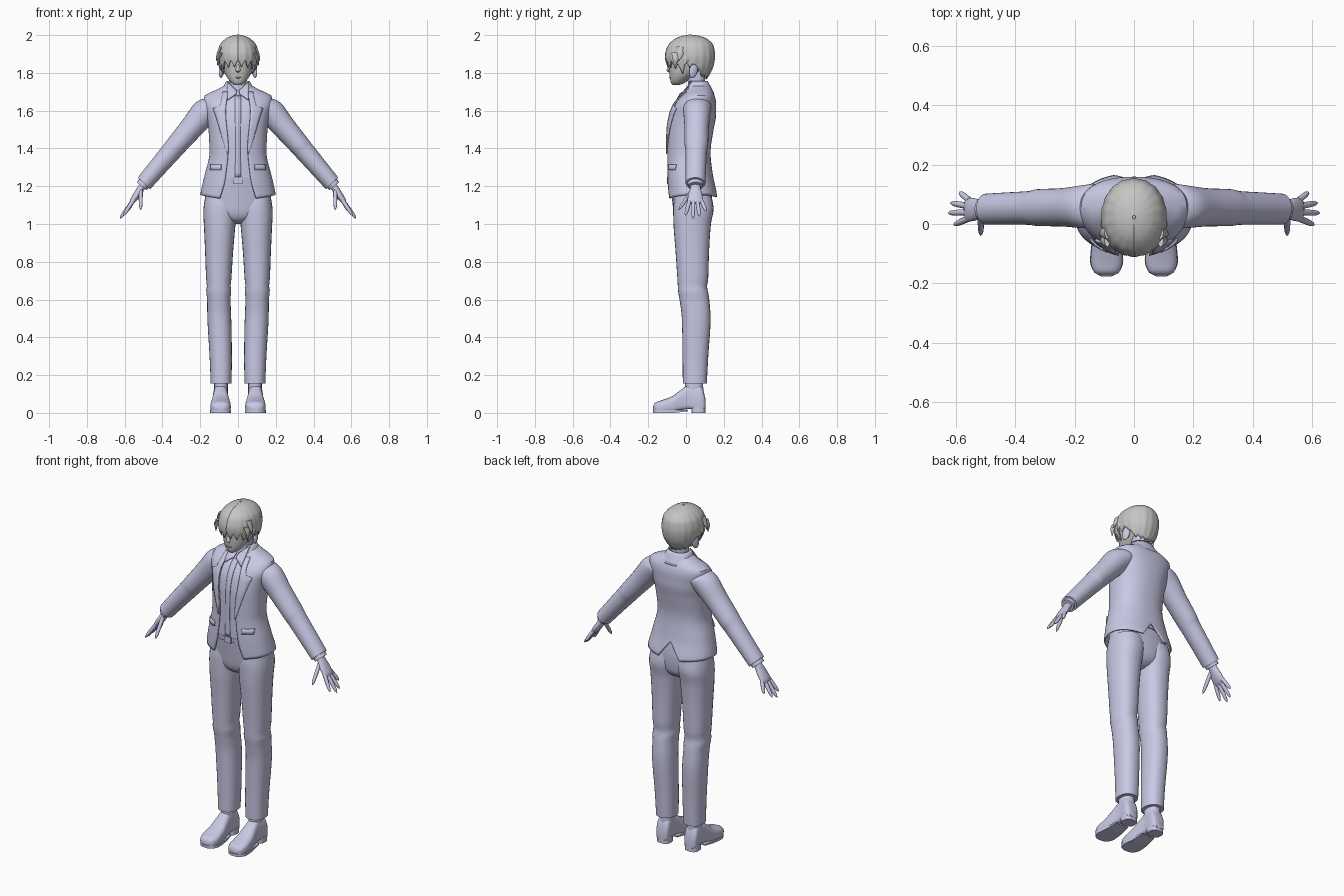
import bpy, bmesh, math
from mathutils import Vector

cube = bpy.data.objects.get("Cube")
if cube:
    bpy.data.objects.remove(cube, do_unlink=True)


def material(name, colour):
    mat = bpy.data.materials.new(name)
    mat.use_nodes = True
    mat.diffuse_color = colour
    mat.node_tree.nodes["Principled BSDF"].inputs["Base Color"].default_value = colour
    return mat


CLOTH = material("pale lavender", (0.58, 0.58, 0.78, 1))
GREY = material("warm grey", (0.56, 0.56, 0.55, 1))


def lerp(a, b, t):
    return a + (b - a) * t


def interp(table, x):
    """Monotone smooth interpolation of rows (x, values...)."""
    def slope(i, k):
        if i in (0, len(table) - 1):
            j = min(i, len(table) - 2)
            return (table[j + 1][k] - table[j][k]) / (table[j + 1][0] - table[j][0])
        a, b, c = table[i - 1:i + 2]
        d, e = (b[k] - a[k]) / (b[0] - a[0]), (c[k] - b[k]) / (c[0] - b[0])
        return 2 * d * e / (d + e) if d * e > 0 else 0

    x = min(max(x, table[0][0]), table[-1][0])
    i = max(j for j in range(len(table) - 1) if table[j][0] <= x)
    a, b = table[i], table[i + 1]
    h = b[0] - a[0]
    t = (x - a[0]) / h
    return [(1 + 2 * t) * (1 - t) ** 2 * a[k] + t * t * (3 - 2 * t) * b[k]
            + h * t * (1 - t) * ((1 - t) * slope(i, k) - t * slope(i + 1, k))
            for k in range(1, len(a))]


def grid(name, func, cols, rows, mat=CLOTH, closed=True, thick=0, angle=40):
    """Surface from func(s, t); closed surfaces wrap in s and get end caps."""
    bm = bmesh.new()
    n = cols if closed else cols + 1
    vs = [[bm.verts.new(func(i / cols, j / rows)) for i in range(n)] for j in range(rows + 1)]
    for j in range(rows):
        for i in range(cols):
            k = (i + 1) % n
            bm.faces.new((vs[j][i], vs[j][k], vs[j + 1][k], vs[j + 1][i]))
    if closed:
        bm.faces.new(vs[0][::-1])
        bm.faces.new(vs[-1])
    bmesh.ops.recalc_face_normals(bm, faces=bm.faces)
    mesh = bpy.data.meshes.new(name)
    bm.to_mesh(mesh)
    bm.free()
    mesh.materials.append(mat)
    obj = bpy.data.objects.new(name, mesh)
    bpy.context.collection.objects.link(obj)
    bpy.ops.object.select_all(action="DESELECT")
    obj.select_set(True)
    bpy.context.view_layer.objects.active = obj
    bpy.ops.object.shade_smooth_by_angle(angle=math.radians(angle))
    if thick:
        mod = obj.modifiers.new("thickness", "SOLIDIFY")
        mod.thickness, mod.offset = thick, 0
    return obj


def power(v, p):
    return math.copysign(abs(v) ** (2 / p), v)


def surface(profile, theta, z, off=0, p=2.3, cx=0):
    """Point on an upright body; profile rows are (z, half width, front y, back y)."""
    rx, front, back = interp(profile, z)
    return Vector((cx + (rx + off) * power(math.sin(theta), p),
                   (front + back) / 2 - ((back - front) / 2 + off) * power(math.cos(theta), p), z))


def body(name, profile, cols=32, rows=20, mat=CLOTH, off=0, p=2.3, cx=0, low=None, high=None):
    z0, z1 = low or profile[0][0], high or profile[-1][0]
    return grid(name, lambda s, t: surface(profile, s * math.tau, lerp(z0, z1, t), off, p, cx),
                cols, rows, mat)


def limb(name, path, side=1, cols=16, rows=10, mat=CLOTH):
    """Tube along path rows (x, y, z, thickness radius, y radius)."""
    table = [(i,) + row for i, row in enumerate(path)]
    last = len(path) - 1
    axis = (Vector(path[-1][:3]) - Vector(path[0][:3])).normalized()
    across = Vector((0, 1, 0)) if abs(axis.y) < 0.9 else Vector((1, 0, 0))
    across = (across - axis * across.dot(axis)).normalized()
    up = across.cross(axis)

    def point(s, t):
        x, y, z, a, b = interp(table, t * last)
        q = Vector((x, y, z)) + up * a * math.cos(s * math.tau) + across * b * math.sin(s * math.tau)
        return Vector((q.x * side, q.y, q.z))
    return grid(name, point, cols, rows, mat)


# Jacket and shirt share one torso profile
TORSO = [(1.12, .2, -.095, .17), (1.17, .193, -.098, .16), (1.25, .175, -.1, .14),
         (1.38, .147, -.1, .126), (1.5, .152, -.098, .142), (1.58, .165, -.085, .155),
         (1.64, .18, -.058, .155), (1.68, .172, -.02, .147), (1.7, .125, 0, .137),
         (1.735, .062, .012, .115)]
OPENING = [(1.12, .1), (1.24, .067), (1.4, .052), (1.6, .066), (1.735, .045)]


def front_angle(x, z):
    return math.asin(min(1, x / interp(TORSO, z)[0]) ** 1.15)


def jacket_point(s, t):
    turn = abs(s - 0.5) * 2
    vent = max(0, 1 - turn / 0.11) * 0.1
    hem = 1.135 + vent + 0.02 * math.sin(math.pi * turn)
    z = lerp(hem, 1.735, t)
    start = front_angle(interp(OPENING, z)[0], z)
    return surface(TORSO, lerp(start, math.tau - start, s), z)


grid("jacket", jacket_point, 72, 40, closed=False, thick=0.008)
body("shirt", TORSO, off=-0.006, rows=30, low=1.24)

# Jacket collar around the neck
COLLAR = [(1.69, .1, -.01, .145), (1.72, .078, 0, .13), (1.755, .058, .01, .112)]
grid("jacket_collar", lambda s, t: surface(COLLAR, lerp(.75, math.tau - .75, s), lerp(1.69, 1.755, t)),
     32, 4, closed=False, thick=0.008)

# Lapels, shirt collar points and pocket flaps lie over the chest
LAPEL = [(1.37, .054), (1.57, .112), (1.615, .125), (1.62, .095), (1.7, .075)]
for side, label in ((1, "left"), (-1, "right")):
    def lapel(s, t):
        z = lerp(1.37, 1.7, t)
        x = lerp(interp(OPENING, z)[0] - 0.004, interp(LAPEL, z)[0], s)
        return surface(TORSO, side * front_angle(x, z), z, 0.008)

    def collar_point(s, t):
        top = Vector((lerp(.006, .058, s), lerp(-.005, .03, s), lerp(1.705, 1.755, s)))
        tip = Vector((lerp(.008, .056, s), lerp(-.03, -.05, s), lerp(1.69, 1.655, s)))
        q = top.lerp(tip, t)
        return Vector((q.x * side, q.y, q.z))

    def flap(s, t):
        z = lerp(1.285, 1.315, t)
        return surface(TORSO, side * front_angle(lerp(.085, .14, s), z), z, 0.007)

    grid(label + "_lapel", lapel, 4, 30, closed=False, thick=0.006)
    grid(label + "_shirt_collar", collar_point, 4, 4, closed=False, thick=0.006)
    grid(label + "_pocket_flap", flap, 6, 2, closed=False, thick=0.005)

grid("shirt_placket", lambda s, t: surface(TORSO, lerp(-1, 1, s) * front_angle(.014, 1.4),
                                          lerp(1.25, 1.68, t), -0.003), 2, 20, closed=False, thick=0.004)

# Trousers: hips, belt and buckle
HIPS = [(1.0, .03, .0, .07), (1.02, .08, -.045, .11), (1.06, .15, -.064, .132),
        (1.13, .172, -.074, .138), (1.25, .16, -.09, .125)]
body("trouser_hips", HIPS)
body("belt", HIPS, off=0.006, low=1.215, high=1.245, rows=2)
bpy.ops.mesh.primitive_cube_add(size=1, location=(0, -0.094, 1.23))
buckle = bpy.context.object
buckle.name, buckle.scale = "belt_buckle", (0.045, 0.014, 0.036)
buckle.data.materials.append(CLOTH)

LEG = [(.155, .055, -.017, .11), (.3, .059, -.018, .118), (.5, .063, -.022, .13),
       (.61, .062, -.036, .122), (.645, .068, -.042, .116), (.665, .062, -.043, .11),
       (.7, .066, -.045, .117), (.85, .074, -.055, .122), (1.0, .084, -.066, .132),
       (1.08, .09, -.068, .146), (1.15, .085, -.06, .135)]
SHOE = [(-.174, .022, .016, .036), (-.163, .042, .006, .055), (-.125, .054, .004, .068),
        (-.07, .05, .006, .09), (-.03, .043, .014, .12), (.02, .037, .02, .15),
        (.075, .04, .014, .15), (.095, .037, .012, .11), (.104, .025, .02, .07)]
SOLE = [(-.176, .018), (-.165, .04), (-.125, .056), (-.06, .05), (.01, .04)]
HEEL = [(0, .04, .03, .104), (.035, .04, .028, .103)]
ANKLE = [(.1, .036, -.005, .092), (.2, .036, -.005, .09)]


def leg_bend(z):
    return interp([(0, .092), (.2, .09), (.65, .102), (1.0, .097), (1.15, .088)], z)[0]


for side, label in ((1, "left"), (-1, "right")):
    def leg_point(s, t):
        z = lerp(.155, 1.15, t)
        return surface(LEG, s * math.tau, z, cx=side * leg_bend(z))

    def shoe_point(s, t):
        y = lerp(-.174, .104, t)
        w, low, high = interp(SHOE, y)
        c, v = math.cos(s * math.tau), math.sin(s * math.tau)
        # wide at the sole, rounded over the top
        z = (low + high) / 2 + (high - low) / 2 * power(v, 2.6 if v > 0 else 5)
        return Vector((side * .092 + w * power(c, 2.6 if v > 0 else 5), y, z))

    def sole_point(s, t):
        y = lerp(-.176, .01, t)
        w = interp(SOLE, y)[0]
        corner = math.tau * s + math.pi / 4
        return Vector((side * .092 + w * math.copysign(1, math.cos(corner)), y,
                       0.015 if math.sin(corner) > 0 else max(0, (y + .06) * .12)))

    grid(label + "_trouser_leg", leg_point, 28, 48)
    grid(label + "_shoe", shoe_point, 28, 28)
    grid(label + "_sole", sole_point, 4, 16)
    body(label + "_heel", HEEL, rows=1, cx=side * .092, p=3)
    body(label + "_ankle", ANKLE, rows=2, cx=side * .09)

    # Sleeve with elbow fold, shirt cuff and hand
    limb(label + "_sleeve", [(.1, .06, 1.635, .04, .055), (.135, .06, 1.622, .06, .075),
                             (.175, .058, 1.592, .071, .072), (.25, .056, 1.505, .062, .064),
                             (.325, .055, 1.418, .056, .062), (.35, .054, 1.388, .054, .057),
                             (.43, .052, 1.295, .049, .054), (.498, .05, 1.215, .045, .052)],
         side, 28, 36)
    limb(label + "_shirt_cuff", [(.48, .05, 1.236, .036, .042), (.51, .05, 1.2, .034, .04)], side, 24, 2)
    limb(label + "_palm", [(.485, .05, 1.23, .022, .028), (.51, .05, 1.195, .019, .027),
                           (.535, .049, 1.155, .019, .038), (.558, .048, 1.122, .015, .04),
                           (.566, .048, 1.11, .008, .032)], side, 20, 12)
    fingers = {"little": ((.553, .079, 1.128), (.587, .107, 1.067)),
               "ring": ((.556, .06, 1.123), (.617, .071, 1.04)),
               "middle": ((.557, .039, 1.122), (.624, .037, 1.03)),
               "index": ((.553, .02, 1.127), (.606, -.003, 1.045)),
               "thumb": ((.515, .03, 1.175), (.515, -.038, 1.075))}
    for finger, (base, tip) in fingers.items():
        a, b = Vector(base), Vector(tip)
        rows = [(*a.lerp(b, f), r, r) for f, r in ((0, .011), (.5, .0105), (.85, .008), (1, .002))]
        limb(label + "_" + finger + "_finger", rows, side, 10, 8)

    # Ear
    bpy.ops.mesh.primitive_uv_sphere_add(segments=16, ring_count=10, radius=1,
                                         location=(side * .088, .04, 1.814), rotation=(-.2, 0, side * .35))
    ear = bpy.context.object
    ear.name, ear.scale = label + "_ear", (.012, .023, .042)
    ear.data.materials.append(CLOTH)
    bpy.ops.object.shade_smooth_by_angle()

# Neck, face and nose
body("neck", [(1.66, .055, 0, .11), (1.74, .046, .01, .1), (1.83, .05, .0, .105)], rows=8)
body("face", [(1.735, .014, -.07, -.04), (1.742, .028, -.078, -.015), (1.76, .046, -.083, .01),
              (1.79, .066, -.087, .06), (1.82, .077, -.089, .1), (1.86, .084, -.09, .12),
              (1.92, .084, -.08, .12)], mat=GREY, p=2.1)
limb("nose", [(0, -.082, 1.855, .004, .006), (0, -.088, 1.83, .01, .008),
              (0, -.094, 1.812, .013, .01), (0, -.085, 1.803, .006, .007)], 1, 10, 8, GREY)
limb("lips", [(-.02, -.079, 1.775, .002, .003), (0, -.086, 1.775, .004, .005),
              (.02, -.079, 1.775, .002, .003)], 1, 8, 8, GREY)

# Hair: a cap with a jagged fringe, open over the face and ears
HAIR = [(1.755, .05, -.06, .1), (1.8, .084, -.085, .125), (1.84, .1, -.1, .143),
        (1.89, .107, -.107, .15), (1.94, .097, -.094, .143), (1.975, .069, -.06, .115),
        (1.993, .035, -.02, .07), (2.0, .002, .021, .025)]
HAIRLINE = [(0, 1.85), (.8, 1.845), (1.25, 1.815), (1.5, 1.845), (1.85, 1.835),
            (2.2, 1.79), (math.pi, 1.77)]


def hair_point(s, t):
    theta = s * math.tau
    hem = interp(HAIRLINE, min(theta, math.tau - theta))[0]
    jag = abs((s * 18) % 1 - 0.5) * 2 - 0.5
    hem += jag * (0.04 if math.cos(theta) > 0 else 0.012)
    z = 1.9995 - (1.9995 - hem) * t * t
    return surface(HAIR, theta, z, 0.003 * jag * t, p=2.1)


grid("hair", hair_point, 108, 24, GREY, closed=False, thick=0.006)

# Loose locks at the temples
for side, label in ((1, "left"), (-1, "right")):
    for n, (y, z) in enumerate(((-.03, 1.9), (.0, 1.875), (-.055, 1.87))):
        limb(label + "_lock_" + "abc"[n], [(.09, y, z + .035, .01, .022), (.105, y, z, .008, .016),
                                           (.117 - n * .008, y - .008, z - .035, .001, .001)],
             side, 8, 8, GREY)
